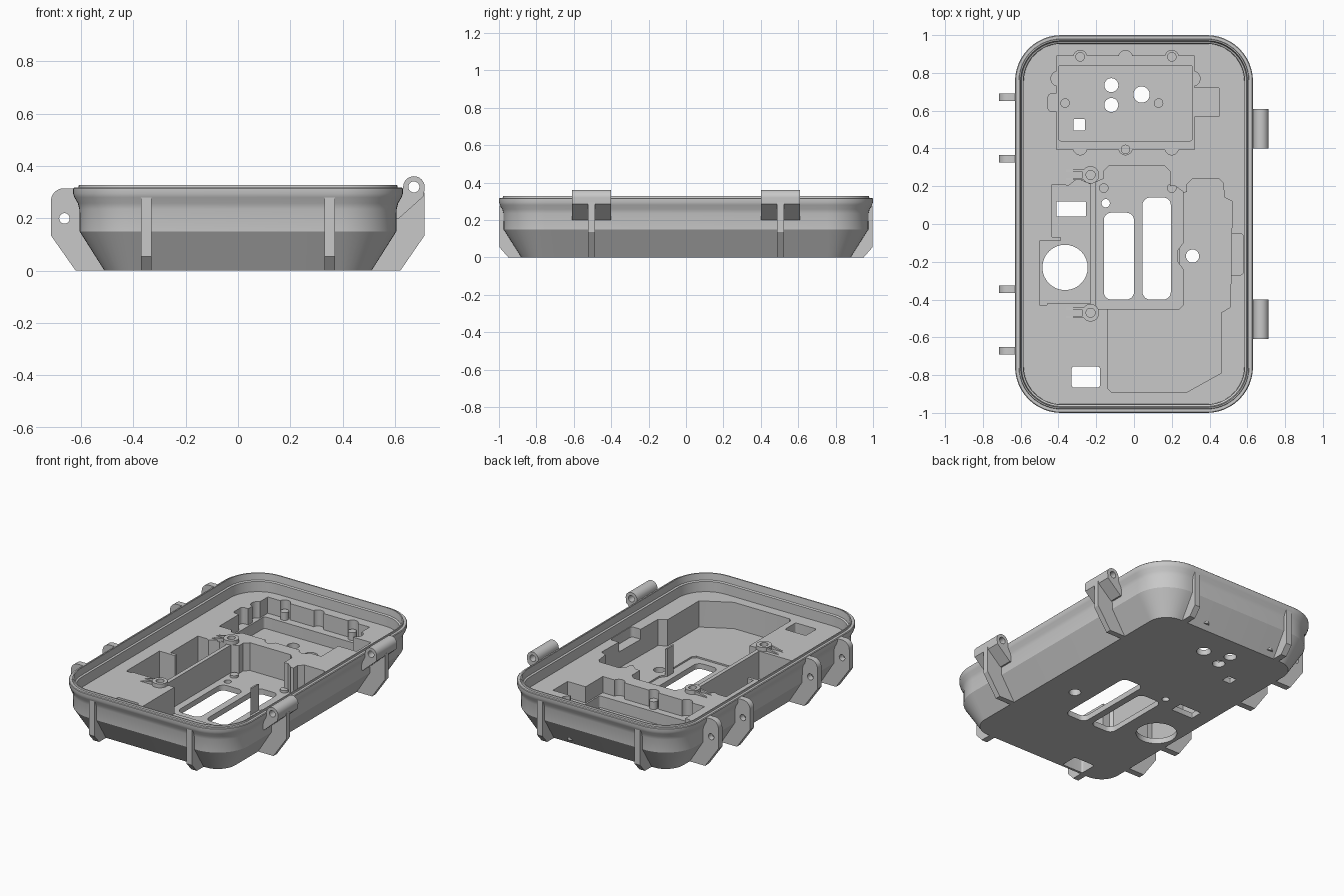
import bpy, bmesh, math

cube = bpy.data.objects.get("Cube")
if cube:
    bpy.data.objects.remove(cube, do_unlink=True)

grey = bpy.data.materials.new("plain grey")
grey.use_nodes = True
grey.diffuse_color = (0.58, 0.58, 0.58, 1)
grey.node_tree.nodes["Principled BSDF"].inputs["Base Color"].default_value = (0.58, 0.58, 0.58, 1)

DECK, FLOOR, LEDGE = 0.215, 0.035, 0.11


def finish(name, bm):
    bmesh.ops.recalc_face_normals(bm, faces=bm.faces)
    me = bpy.data.meshes.new(name)
    bm.to_mesh(me)
    bm.free()
    me.materials.append(grey)
    ob = bpy.data.objects.new(name, me)
    bpy.context.collection.objects.link(ob)
    return ob


def activate(ob):
    bpy.ops.object.select_all(action='DESELECT')
    ob.select_set(True)
    bpy.context.view_layer.objects.active = ob


def smooth(ob):
    activate(ob)
    bpy.ops.object.shade_smooth_by_angle(angle=math.radians(30))


def prism(name, pts, lo, hi, axis='z'):
    """Extrude a 2D outline between lo and hi along an axis."""
    place = {'z': lambda u, v, w: (u, v, w),
             'y': lambda u, v, w: (u, w, v),
             'x': lambda u, v, w: (w, u, v)}[axis]
    bm = bmesh.new()
    a, b = ([bm.verts.new(place(u, v, w)) for u, v in pts] for w in (lo, hi))
    bm.faces.new(a)
    bm.faces.new(b)
    n = len(pts)
    for i in range(n):
        j = (i + 1) % n
        bm.faces.new((a[i], a[j], b[j], b[i]))
    return finish(name, bm)


def rounded(x0, x1, y0, y1, r, n=6):
    """Outline of a rounded rectangle."""
    pts = []
    for k, (cx, cy) in enumerate(((x1 - r, y1 - r), (x0 + r, y1 - r),
                                  (x0 + r, y0 + r), (x1 - r, y0 + r))):
        for i in range(n + 1):
            t = math.pi / 2 * (k + i / n)
            pts.append((cx + r * math.cos(t), cy + r * math.sin(t)))
    return pts


def circle(x, y, r, n=32):
    return [(x + r * math.cos(2 * math.pi * i / n),
             y + r * math.sin(2 * math.pi * i / n)) for i in range(n)]


def rect(x0, x1, y0, y1):
    return [(x0, y0), (x1, y0), (x1, y1), (x0, y1)]


def cut(ob, pts, lo, hi=0.5, axis='z'):
    """Subtract an extruded outline from an object."""
    cutter = prism("cutter", pts, lo, hi, axis)
    cutter.hide_render = True
    mod = ob.modifiers.new("cut", 'BOOLEAN')
    mod.operation, mod.object, mod.solver = 'DIFFERENCE', cutter, 'EXACT'
    activate(ob)
    bpy.ops.object.modifier_apply(modifier=mod.name)
    bpy.data.objects.remove(cutter, do_unlink=True)


# Case body: rounded rings lofted along an (inset, height) profile
profile = [(.12, 0), (.025, .15), (.024, .235), (.018, .258), (.005, .28), (0, .295), (0, .314),
           (.004, .318), (.02, .318), (.022, .328), (.029, .328), (.034, .285), (.044, .28),
           (.046, DECK)]
bm = bmesh.new()
rings = [[bm.verts.new((x, y, z)) for x, y in
          rounded(d - .63, .63 - d, d - 1, 1 - d, .245 - d, 12)] for d, z in profile]
for a, b in zip(rings, rings[1:]):
    for i in range(len(a)):
        j = (i + 1) % len(a)
        bm.faces.new((a[i], a[j], b[j], b[i]))
bm.faces.new(rings[0])
bm.faces.new(rings[-1])
case = finish("case_body", bm)

# Upper compartment: ledge with tabs and bulges, then the deep well
cut(case, rect(-.41, .32, .395, .89), LEDGE)
cut(case, rect(.3, .45, .57, .72), LEDGE)
cut(case, rounded(-.455, -.3, .595, .69, .02), LEDGE)
for x in (-.285, -.045, .2):
    for y in (.883, .402):
        cut(case, circle(x, y, .036), LEDGE)
for x in (-.4, .31):
    cut(case, circle(x, .77, .04), LEDGE)
cut(case, rounded(-.4, .31, .44, .84, .015), FLOOR)

# Left compartment
cut(case, [(-.435, .21), (-.37, .21), (-.35, .2), (-.3, .24), (-.23, .21), (-.23, -.42),
           (-.46, -.42), (-.46, -.43), (-.5, -.43), (-.5, -.09), (-.39, -.09),
           (-.39, -.07), (-.435, -.07)], FLOOR)

# Large side compartment with its shallow side notch
cut(case, [(-.14, -.87), (-.12, -.89), (.28, -.89), (.46, -.79), (.46, -.47), (.51, -.44),
           (.52, .12), (.48, .14), (.47, .22), (.45, .24), (.31, .24), (.28, .21),
           (.28, .17), (.24, .16), (.24, -.43), (-.14, -.43)], .045)
cut(case, rounded(.5, .58, -.27, -.05, .02), .15)

# Centre compartment
cut(case, [(-.205, -.43), (-.19, -.45), (.24, -.45), (.26, -.43), (.26, -.24), (.23, -.2),
           (.23, -.14), (.26, -.1), (.26, .17), (.22, .2), (.19, .2), (.19, .28), (.16, .31),
           (-.13, .31), (-.16, .28), (-.16, .24), (-.205, .22)], FLOOR)

# Through holes
for x, y, r in ((-.12, .735, .037), (-.12, .63, .037), (.04, .685, .043),
                (-.365, -.23, .12), (.31, -.17, .035), (-.15, .11, .022)):
    cut(case, circle(x, y, r), -.1)
for x0, x1, y0, y1, r in ((-.16, 0, -.4, .06, .04), (.045, .195, -.4, .14, .04),
                          (-.41, -.255, .04, .12, .005), (-.33, -.18, -.865, -.755, .012),
                          (-.32, -.26, .495, .555, .004)):
    cut(case, rounded(x0, x1, y0, y1, r), -.1)
smooth(case)

# Small support posts inside the compartments
for x, y, top in ((-.285, .885, .16), (.2, .885, .16), (-.045, .395, .16),
                  (-.365, .64, .045), (.13, .64, .045), (-.16, .19, .05), (.2, .19, .05)):
    smooth(prism("support_post", circle(x, y, .025, 20), .03, top))

# Screw bosses with sloped fins
for y in (.26, -.47):
    boss = prism("screw_boss", circle(-.23, y, .046), FLOOR, .24)
    cut(boss, circle(-.23, y, .024), .15)
    smooth(boss)
    for s in (-1, 1):
        prism("boss_fin", [(-.36, DECK - .01), (-.26, DECK - .01), (-.26, .237), (-.36, DECK)],
              y + s * .022 - .006, y + s * .022 + .006, 'y')

# Latch ears
ear = [(-.715, .135), (-.62, 0), (-.5, 0), (-.6, .15), (-.6, .25), (-.622, .315)]
ear += [(-.665 + .05 * math.cos(t), .265 + .05 * math.sin(t))
        for t in (math.pi / 2 * (1 + i / 8) for i in range(9))]
for y in (.67, .345, -.345, -.67):
    lug = prism("latch_ear", ear, y - .02, y + .02, 'y')
    cut(lug, circle(-.663, .2, .02), -2, 2, 'y')
    smooth(lug)

# Hinges: barrel knuckle on a sloped block, with a supporting rib
knuckle = [(.6, .2), (.615, .2), (.71, .285)]
knuckle += [(.672 + .041 * math.cos(t), .32 + .041 * math.sin(t))
            for t in (math.pi * i / 16 for i in range(17))]
knuckle += [(.627, .3), (.602, .25)]
rib = [(.5, 0), (.62, 0), (.713, .135), (.713, .3), (.62, .25), (.6, .25), (.6, .15)]
for y in (-.505, .505):
    hinge = prism("hinge_knuckle", knuckle, y - .104, y + .104, 'y')
    cut(hinge, circle(.672, .32, .021), -2, 2, 'y')
    smooth(hinge)
    prism("hinge_rib", rib, y - .018, y + .018, 'y')

# Standing ribs on the front and back ends
for s in (-1, 1):
    end = [(s * u, v) for u, v in ((.87, 0), (.95, 0), (.998, .055), (.998, .28),
                                   (.972, .25), (.972, .15))]
    for x in (-.35, .35):
        prism("end_rib", end, x - .02, x + .02, 'x')
